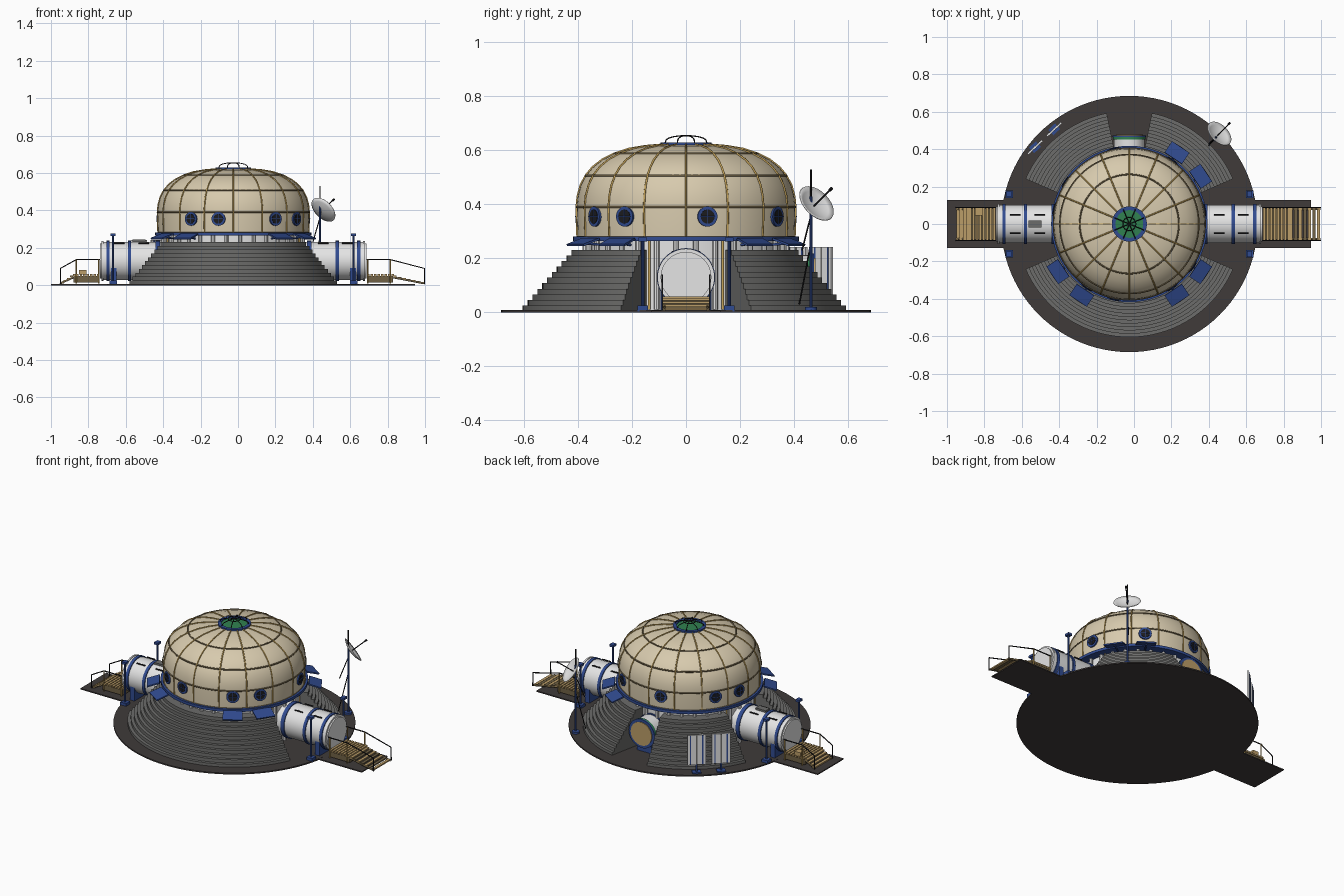
import bpy, bmesh, math
from math import sin, cos, pi, radians
from mathutils import Vector

if "Cube" in bpy.data.objects:
    bpy.data.objects.remove(bpy.data.objects["Cube"])

CX = -0.025          # axis of the dome
HATCH_Z = 0.13       # axis height of the tunnels


def material(name, *rgb):
    m = bpy.data.materials.new(name)
    m.use_nodes = True
    m.diffuse_color = (*rgb, 1)
    m.node_tree.nodes["Principled BSDF"].inputs["Base Color"].default_value = (*rgb, 1)
    return m


CREAM = material("cream", 0.68, 0.59, 0.42)
GOLD = material("gold", 0.55, 0.36, 0.10)
SEAM = material("seam_brown", 0.16, 0.12, 0.06)
WHITE = material("white", 0.78, 0.78, 0.78)
BLUE = material("blue", 0.03, 0.07, 0.28)
GROUND = material("ground", 0.05, 0.043, 0.042)
STONE = material("stone_grey", 0.15, 0.15, 0.145)
TIMBER = material("timber", 0.50, 0.34, 0.14)
BLACK = material("black", 0.012, 0.012, 0.014)
GREEN = material("green", 0.03, 0.22, 0.08)


def finish(name, bm, mat):
    bmesh.ops.recalc_face_normals(bm, faces=bm.faces)
    me = bpy.data.meshes.new(name)
    bm.to_mesh(me)
    bm.free()
    me.materials.append(mat)
    for p in me.polygons:
        p.use_smooth = True
    me.set_sharp_from_angle(angle=radians(30))
    ob = bpy.data.objects.new(name, me)
    bpy.context.collection.objects.link(ob)
    return ob


def lathe(name, profile, mat, a0=0, a1=360, seg=64, closed=True):
    """Turn an (r, z) profile about the dome axis; partial turns get end caps."""
    bm = bmesh.new()
    full = a1 - a0 >= 360
    rings = []
    for i in range(seg if full else seg + 1):
        a = radians(a0 + (a1 - a0) * i / seg)
        rings.append([bm.verts.new((CX + r * cos(a), r * sin(a), z)) for r, z in profile])
    n = len(profile)
    for i in range(seg):
        p, q = rings[i], rings[(i + 1) % len(rings)]
        for j in range(n if closed else n - 1):
            k = (j + 1) % n
            bm.faces.new((p[j], q[j], q[k], p[k]))
    if not full:
        bm.faces.new(rings[0])
        bm.faces.new(rings[-1])
    bmesh.ops.remove_doubles(bm, verts=bm.verts, dist=1e-5)
    return finish(name, bm, mat)


def tube(name, a, b, r, mat, r2=None, seg=32):
    """Solid cylinder or cone from point a to point b."""
    a, b = Vector(a), Vector(b)
    bm = bmesh.new()
    bmesh.ops.create_cone(bm, cap_ends=True, segments=seg, radius1=r,
                          radius2=r if r2 is None else r2, depth=(b - a).length)
    ob = finish(name, bm, mat)
    ob.location = (a + b) / 2
    ob.rotation_euler = (b - a).to_track_quat("Z", "Y").to_euler()
    return ob


def box(name, centre, size, mat, rot=(0, 0, 0)):
    bm = bmesh.new()
    bmesh.ops.create_cube(bm, size=1)
    bmesh.ops.scale(bm, vec=size, verts=bm.verts)
    ob = finish(name, bm, mat)
    ob.location, ob.rotation_euler = centre, rot
    return ob


def path(name, pts, r, mat, cyclic=False):
    cu = bpy.data.curves.new(name, "CURVE")
    cu.dimensions = "3D"
    cu.bevel_depth, cu.bevel_resolution, cu.use_fill_caps = r, 1, True
    sp = cu.splines.new("POLY")
    sp.points.add(len(pts) - 1)
    for p, co in zip(sp.points, pts):
        p.co = (*co, 1)
    sp.use_cyclic_u = cyclic
    cu.materials.append(mat)
    ob = bpy.data.objects.new(name, cu)
    bpy.context.collection.objects.link(ob)
    return ob


def polar(r, deg, z):
    return Vector((CX + r * cos(radians(deg)), r * sin(radians(deg)), z))


# Ground disc and the two landing pads
lathe("ground_disc", [(0, 0), (0.685, 0), (0.685, 0.008), (0, 0.008)], GROUND, seg=96, closed=False)
box("pad_strip", (-0.0275, 0, 0.0035), (1.945, 0.255, 0.007), GROUND)

# Stepped terraces in three sectors
steps = 11
stair = [(0.36, 0.005)]
for i in range(steps):
    r = 0.605 - 0.018 * i
    stair += [(r, 0.005 + 0.0206 * i), (r, 0.005 + 0.0206 * (i + 1))]
stair.append((0.36, stair[-1][1]))
for name, a0, a1 in (("front", 203.5, 336.5), ("back_left", 23.5, 78.5), ("back_right", 101.5, 156.5)):
    lathe(name + "_terrace", stair, STONE, a0, a1, seg=40)

# Core wall, its short columns and the blue ring under the dome
lathe("core_wall", [(0.365, 0.005), (0.365, 0.275)], WHITE, closed=False)
for i in range(32):
    p = polar(0.375, i * 11.25 + 5.6, 0.14)
    tube("wall_column", (p.x, p.y, 0.01), (p.x, p.y, 0.27), 0.01, WHITE, seg=8)
lathe("base_ring", [(0.3, 0.265), (0.418, 0.265), (0.418, 0.282), (0.3, 0.282)], BLUE)

# Dome shell
shell = [(0.402, 0.28), (0.405, 0.39), (0.401, 0.43), (0.39, 0.47), (0.371, 0.507), (0.345, 0.538),
         (0.31, 0.565), (0.265, 0.588), (0.21, 0.606), (0.15, 0.616), (0.09, 0.621), (0, 0.622)]
lathe("dome_shell", shell, CREAM, seg=96, closed=False)
for i in range(16):
    path("dome_rib", [polar(r + 0.001, i * 22.5, z + 0.001) for r, z in shell[:-1]], 0.004, GOLD)
for k in (0, 1, 4, 7):
    r, z = shell[k]
    path("dome_seam", [polar(r, i * 5, z) for i in range(72)], 0.0045, SEAM, True)

# Round windows
for a in (11.25, 56.25, 101.25, 146.25, 168.75, -33.75, -56.25, -101.25, -123.75):
    tube("window_frame", polar(0.39, a, 0.355), polar(0.411, a, 0.355), 0.037, BLUE)
    tube("window_glass", polar(0.4, a, 0.355), polar(0.413, a, 0.355), 0.026, BLACK)
    side = Vector((-sin(radians(a)), cos(radians(a)), 0)) * 0.027
    c = polar(0.413, a, 0.355)
    path("window_bar", [c - side, c + side], 0.002, BLUE)
    path("window_bar", [c - Vector((0, 0, 0.027)), c + Vector((0, 0, 0.027))], 0.002, BLUE)

# Roof light with hoops
lathe("roof_ring", [(0.074, 0.615), (0.094, 0.615), (0.094, 0.63), (0.074, 0.63)], BLUE)
lathe("roof_glass", [(0.078, 0.624), (0, 0.626)], GREEN, closed=False)
for i in range(4):
    path("roof_hoop", [polar(0.084 * cos(t * pi / 10), i * 45 + 22.5, 0.627 + 0.028 * sin(t * pi / 10) ** 0.7)
                       for t in range(11)], 0.0025, BLACK)
path("roof_hoop_ring", [polar(0.035, i * 15, 0.653) for i in range(24)], 0.0025, BLACK, True)

# Tilted solar panels around the rim
for a in (-33.75, -56.25, -123.75, -146.25, 33.75, 56.25):
    box("solar_panel", polar(0.458, a, 0.261), (0.075, 0.112, 0.008), BLUE, (0, radians(18), radians(a)))
    path("panel_strut", [polar(0.37, a, 0.25), polar(0.458, a, 0.256)], 0.005, BLUE)

# Entry tunnels, mirrored to both sides
for s in (1, -1):
    def at(d, y=0, z=HATCH_Z):
        return (CX + s * d, y, z)

    tube("tunnel", at(0.33), at(0.7), 0.102, WHITE, seg=48)
    tube("tunnel_door", at(0.7), at(0.712), 0.094, WHITE, seg=48)
    for d, w in ((0.405, 0.012), (0.555, 0.009), (0.67, 0.009)):
        tube("tunnel_band", at(d - w), at(d + w), 0.108, BLUE, seg=48)
    tube("tunnel_lip", at(0.694), at(0.704), 0.106, WHITE, seg=48)
    for d in (0.48, 0.61):
        for y in (-0.05, 0.05):
            path("tunnel_grip", [at(d - 0.028, y, 0.224), at(d + 0.028, y, 0.224)], 0.004, BLACK)
    # Saddle and lamp posts
    box("tunnel_saddle", at(0.64, 0, 0.05), (0.03, 0.19, 0.085), BLUE)
    for y in (-0.16, 0.16):
        box("lamp_foot", at(0.643, y, 0.014), (0.04, 0.04, 0.022), BLUE)
        tube("lamp_post", at(0.643, y, 0.01), at(0.643, y, 0.265), 0.006, BLUE, seg=10)
        box("lamp_head", at(0.643, y, 0.27), (0.026, 0.032, 0.014), BLUE)
        path("wall_post", [at(0.352, y * 0.85, 0.01), at(0.352, y * 0.85, 0.265)], 0.006, GOLD)
    # Slatted deck
    box("deck_frame", at(0.785, 0, 0.032), (0.14, 0.165, 0.035), SEAM)
    for i in range(8):
        box("deck_slat", at(0.722 + 0.0185 * i, 0, 0.054), (0.013, 0.18, 0.01), TIMBER)
    # Steps down from the deck
    end = 1.022 if s > 0 else 0.925
    count = 7 if s > 0 else 4
    for i in range(count):
        d = 0.865 + (end - 0.875) * i / (count - 1)
        box("step_tread", at(d, 0, 0.047 - 0.034 * i / (count - 1)), (0.017, 0.17, 0.008),
            SEAM if s > 0 and i % 2 else TIMBER)
    for y in (-0.08, 0.08):
        path("step_stringer", [at(0.855, y, 0.042), at(end, y, 0.01)], 0.006, SEAM)
        # Handrail
        path("handrail", [at(0.71, y * 1.1, 0.137), at(0.84, y * 1.1, 0.137),
                          at(end, y * 1.1, 0.09), at(end, y * 1.1, 0.008)], 0.0035, BLACK)
        for d in (0.72, 0.84):
            path("rail_post", [at(d, y * 1.1, 0.01), at(d, y * 1.1, 0.137)], 0.004, GOLD)
box("roof_box", (-0.53, 0, 0.238), (0.07, 0.04, 0.012), STONE)
box("crate", (-0.83, 0.065, 0.07), (0.04, 0.04, 0.024), TIMBER)

# Round hatch at the back
for name, y0, y1, r, mat in (("back_hatch", 0.33, 0.47, 0.082, WHITE), ("hatch_green_band", 0.452, 0.466, 0.087, GREEN),
                             ("hatch_blue_band", 0.466, 0.474, 0.089, BLUE), ("hatch_door", 0.47, 0.479, 0.072, TIMBER),
                             ("hatch_collar", 0.37, 0.38, 0.087, BLUE)):
    tube(name, (CX, y0, HATCH_Z), (CX, y1, HATCH_Z), r, mat, seg=40)
box("hatch_cradle", (CX, 0.43, 0.035), (0.1, 0.04, 0.06), BLUE)

# Antenna mast with dish
mx, my = 0.438, 0.463
tube("mast_foot", (mx, my, 0.005), (mx, my, 0.02), 0.022, BLUE, seg=16)
tube("mast", (mx, my, 0.01), (mx, my, 0.43), 0.006, BLUE, seg=10)
tube("mast_tip", (mx, my, 0.42), (mx, my, 0.53), 0.003, BLACK, seg=8)
path("mast_stay", [(mx, my, 0.26), (0.40, 0.42, 0.03)], 0.003, BLACK)
path("mast_stay", [(mx, my, 0.36), (0.40, 0.43, 0.23)], 0.003, BLACK)
bm = bmesh.new()
prev = None
for i in range(5):
    rr = 0.005 + 0.073 * i / 4
    ring = [bm.verts.new((rr * cos(t * pi / 16), rr * sin(t * pi / 16), 3.2 * rr * rr)) for t in range(32)]
    if prev:
        for t in range(32):
            bm.faces.new((prev[t], prev[t - 1], ring[t - 1], ring[t]))
    else:
        bm.faces.new(ring)
    prev = ring
dish = finish("dish", bm, WHITE)
axis = Vector((1, 1, 1)).normalized()
hub = Vector((0.445, 0.472, 0.392))
dish.location, dish.rotation_euler = hub, axis.to_track_quat("Z", "Y").to_euler()
dish.modifiers.new("thickness", "SOLIDIFY").thickness = 0.003
path("dish_feed", [hub, hub + axis * 0.11], 0.003, BLACK)
tube("dish_horn", hub + axis * 0.105, hub + axis * 0.118, 0.006, BLACK, seg=10)

# Standing display boards behind the back terrace
yaw = radians(43)
along = Vector((cos(yaw), sin(yaw), 0))
for off in (-0.07, 0.07):
    c = Vector((-0.478, 0.458, 0.15)) + along * off
    box("board", c, (0.105, 0.01, 0.185), WHITE, (0, 0, yaw))
    for k, mat in ((-0.035, BLUE), (0.0, STONE), (0.035, BLUE)):
        box("board_stripe", c + along * k, (0.007, 0.014, 0.18), mat, (0, 0, yaw))
    foot = Vector((c.x, c.y, 0.01))
    path("board_post", [foot, foot + Vector((0, 0, 0.06))], 0.006, BLUE)
    box("board_foot", foot, (0.05, 0.04, 0.01), BLUE, (0, 0, yaw))
